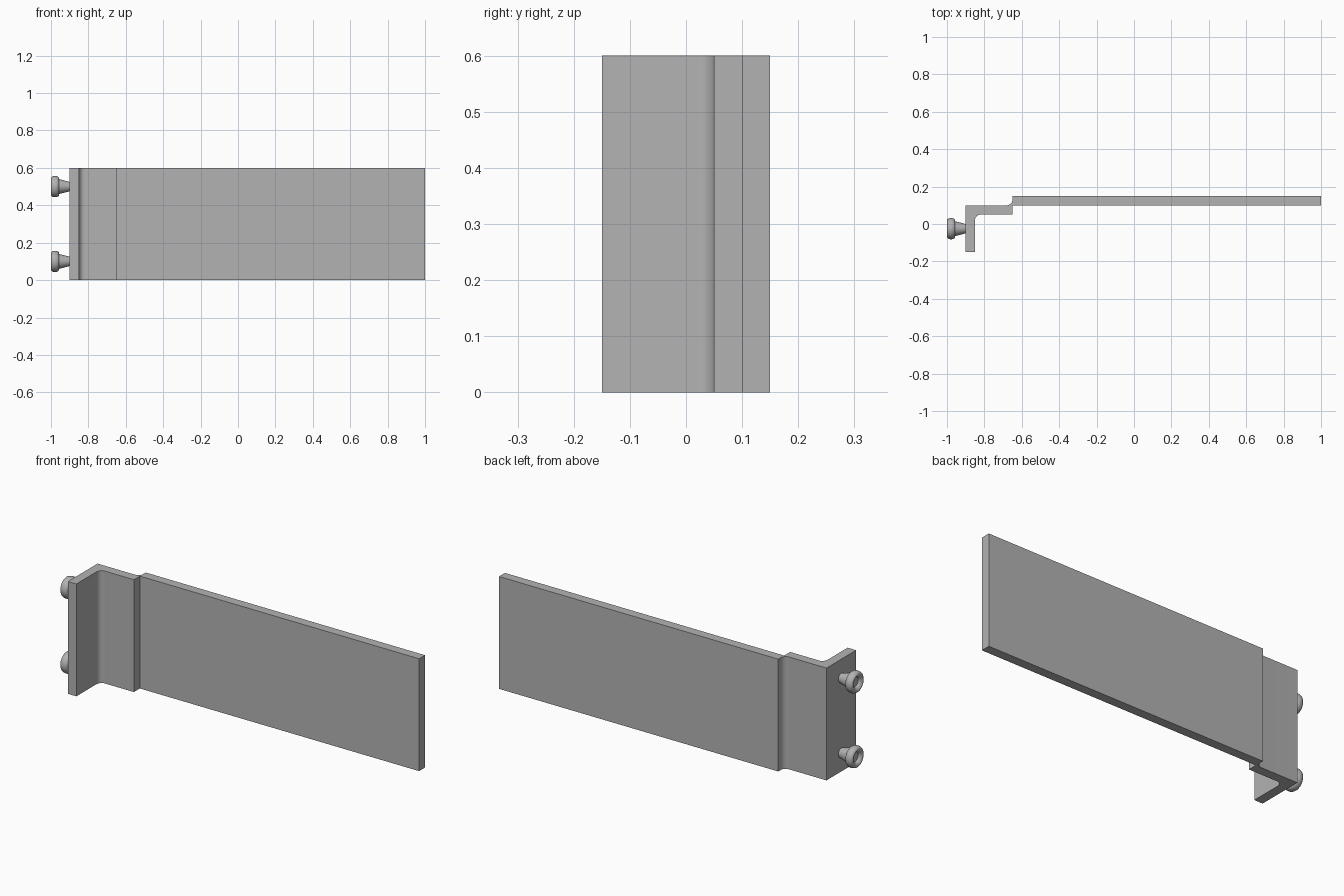
import bpy, bmesh
from math import pi, cos, sin, radians
from mathutils import Matrix, Vector

old = bpy.data.objects.get("Cube")
if old:
    bpy.data.objects.remove(old, do_unlink=True)

GREY = (0.45, 0.45, 0.45, 1.0)
metal = bpy.data.materials.new("plain grey")
metal.use_nodes = True
metal.diffuse_color = GREY
metal.node_tree.nodes["Principled BSDF"].inputs["Base Color"].default_value = GREY

HEIGHT = 0.6


def finish(name, bm, angle):
    bmesh.ops.recalc_face_normals(bm, faces=bm.faces)
    mesh = bpy.data.meshes.new(name)
    bm.to_mesh(mesh)
    bm.free()
    mesh.materials.append(metal)
    obj = bpy.data.objects.new(name, mesh)
    bpy.context.collection.objects.link(obj)
    bpy.ops.object.select_all(action='DESELECT')
    obj.select_set(True)
    bpy.context.view_layer.objects.active = obj
    bpy.ops.object.shade_smooth_by_angle(angle=radians(angle))
    return obj


def arc(cx, cy, r, start, end, steps=10):
    angles = [radians(start + (end - start) * i / steps) for i in range(steps + 1)]
    return [(cx + r * cos(a), cy + r * sin(a)) for a in angles]


# Bent bracket: flange, offset step and long plate in one extruded profile
outline = [(-0.9, -0.15), (-0.85, -0.15)]
outline += arc(-0.82, 0.02, 0.03, 180, 90)
outline += [(-0.65, 0.05), (-0.65, 0.1), (1, 0.1), (1, 0.15), (-0.65, 0.15)]
outline += arc(-0.68, 0.13, 0.03, 0, -90)
outline += [(-0.9, 0.1)]
bm = bmesh.new()
base = bm.faces.new([bm.verts.new((x, y, 0)) for x, y in outline])
top = bmesh.ops.extrude_face_region(bm, geom=[base], use_keep_orig=True)
bmesh.ops.translate(bm, vec=(0, 0, HEIGHT),
                    verts=[v for v in top["geom"] if isinstance(v, bmesh.types.BMVert)])
finish("bracket_plate", bm, 30)

# Studs: tapered stem and rounded head with a dished end, turned about x
stem = [(0, -0.9), (0.025, -0.9), (0.04, -0.957)]
rim = [(0.043 + dr, -0.978 + dx) for dr, dx in
       (arc(0, 0, 1, 100, -100, 12) and
        [(0.014 * cos(a), 0.022 * sin(a)) for a in [pi * (0.5 - i / 12) for i in range(13)]])]
dish = [(0.036, -0.997), (0.029, -0.99), (0.025, -0.982), (0, -0.98)]


def stud(name, z):
    bm = bmesh.new()
    verts = [bm.verts.new((x, 0, r)) for r, x in stem + rim + dish]
    edges = [bm.edges.new(pair) for pair in zip(verts, verts[1:])]
    bmesh.ops.spin(bm, geom=verts + edges, cent=(0, 0, 0), axis=(1, 0, 0),
                   angle=2 * pi, steps=40, use_merge=True)
    bmesh.ops.remove_doubles(bm, verts=bm.verts, dist=0.0001)
    bmesh.ops.translate(bm, verts=bm.verts, vec=(0, -0.025, z))
    finish(name, bm, 40)


stud("lower_stud", 0.1)
stud("upper_stud", 0.5)
